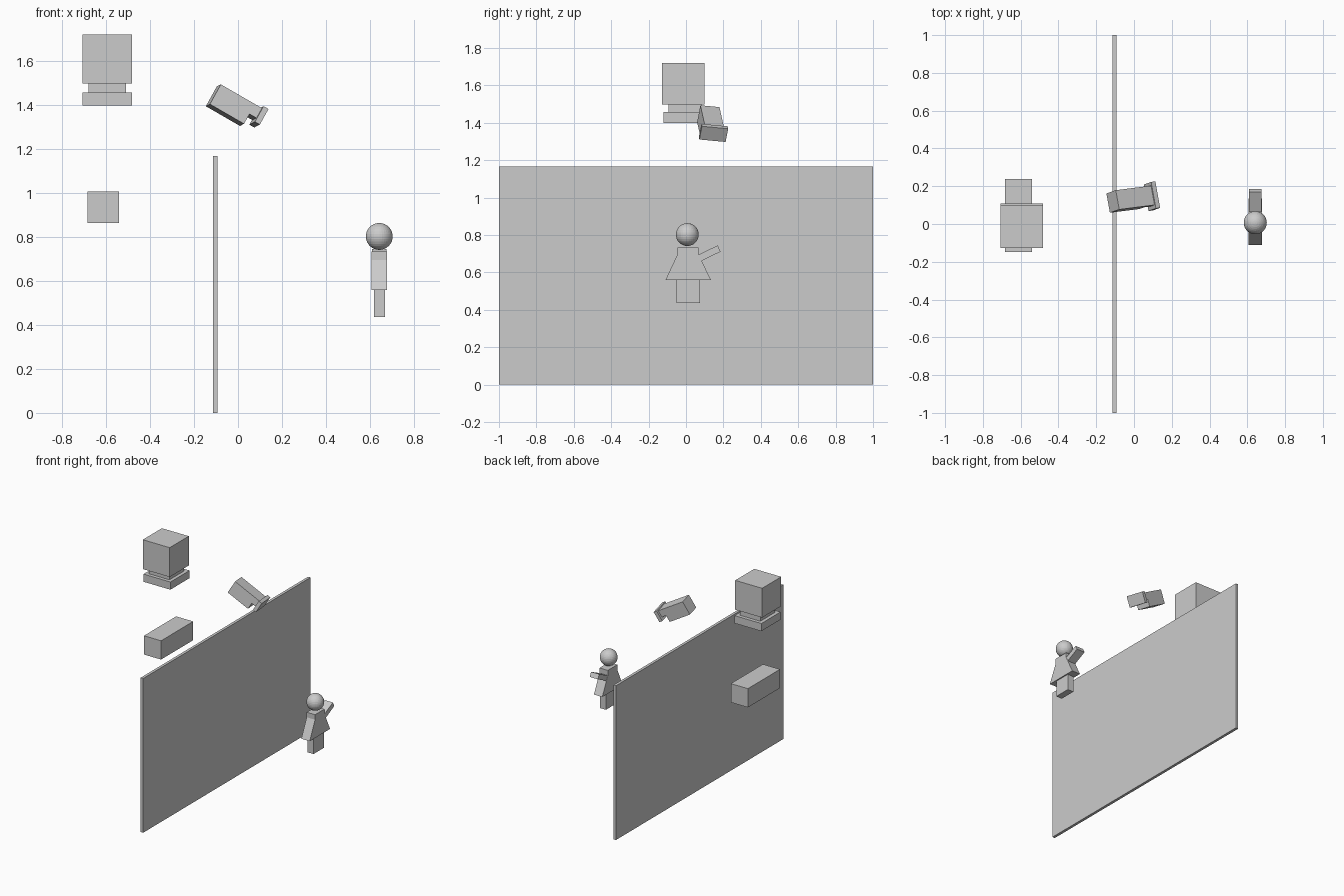
import bpy, bmesh
from mathutils import Matrix, Vector

if "Cube" in bpy.data.objects:
    bpy.data.objects.remove(bpy.data.objects["Cube"])


def finish(name, bm, matrix=None):
    bmesh.ops.recalc_face_normals(bm, faces=bm.faces)
    mesh = bpy.data.meshes.new(name)
    bm.to_mesh(mesh)
    bm.free()
    obj = bpy.data.objects.new(name, mesh)
    bpy.context.collection.objects.link(obj)
    if matrix:
        obj.matrix_world = matrix
    return obj


def prism(name, profile, start, end, matrix):
    """Extrude a 2D profile along local z from start to end."""
    bm = bmesh.new()
    face = bm.faces.new([bm.verts.new((a, b, start)) for a, b in profile])
    geom = bmesh.ops.extrude_face_region(bm, geom=[face])["geom"]
    top = [v for v in geom if isinstance(v, bmesh.types.BMVert)]
    bmesh.ops.translate(bm, verts=top, vec=(0, 0, end - start))
    return finish(name, bm, matrix)


def box(name, x, y, z):
    bm = bmesh.new()
    bmesh.ops.create_cube(bm, size=1)
    for v in bm.verts:
        v.co = [r[0] if c < 0 else r[1] for c, r in zip(v.co, (x, y, z))]
    return finish(name, bm)


def axes(a, b, c, origin):
    m = Matrix((a, b, c)).transposed().to_4x4()
    m.translation = Vector(origin)
    return m


# Dividing wall
box("wall", (-0.114, -0.093), (-1, 1), (0, 1.167))

# Monitor and the long box below it
box("monitor", (-0.707, -0.482), (-0.128, 0.1), (1.497, 1.719))
box("monitor_neck", (-0.68, -0.508), (-0.094, 0.083), (1.456, 1.497))
box("monitor_base", (-0.707, -0.482), (-0.12, 0.109), (1.398, 1.456))
box("long_box", (-0.684, -0.541), (-0.147, 0.237), (0.864, 1.006))

# Figure: profiles are (y, z), extruded along x
side = axes((0, 1, 0), (0, 0, 1), (1, 0, 0), (0, 0, 0))
dress = [(-0.046, 0.734), (-0.046, 0.696), (-0.11, 0.558),
         (0.134, 0.558), (0.067, 0.696), (0.067, 0.734)]
arm = [(0.04, 0.682), (0.169, 0.744), (0.185, 0.711), (0.056, 0.647)]
prism("dress", dress, 0.607, 0.677, side)
prism("arm", arm, 0.608, 0.676, side)
box("legs", (0.618, 0.668), (-0.051, 0.075), (0.436, 0.558))
bm = bmesh.new()
bmesh.ops.create_uvsphere(bm, u_segments=32, v_segments=16, radius=0.061)
finish("head", bm, Matrix.Translation((0.642, 0.007, 0.802)))

# Tilted camera: profiles are (forward, up), extruded across the width
forward = Vector((0.861, 0.110, -0.497)).normalized()
across = Vector((-0.176, 0.979, -0.093))
across = (across - forward * across.dot(forward)).normalized()
tilt = axes(forward, forward.cross(across), across, (-0.078, 0.077, 1.493))
body = [(0, 0), (0.217, 0), (0.217, -0.052), (0.18, -0.052),
        (0.18, -0.104), (0, -0.104)]
plate = [(0.217, 0.008), (0.243, 0.008), (0.243, -0.074), (0.217, -0.074)]
prism("camera_body", body, 0, 0.104, tilt)
prism("camera_front_plate", plate, -0.02, 0.123, tilt)
